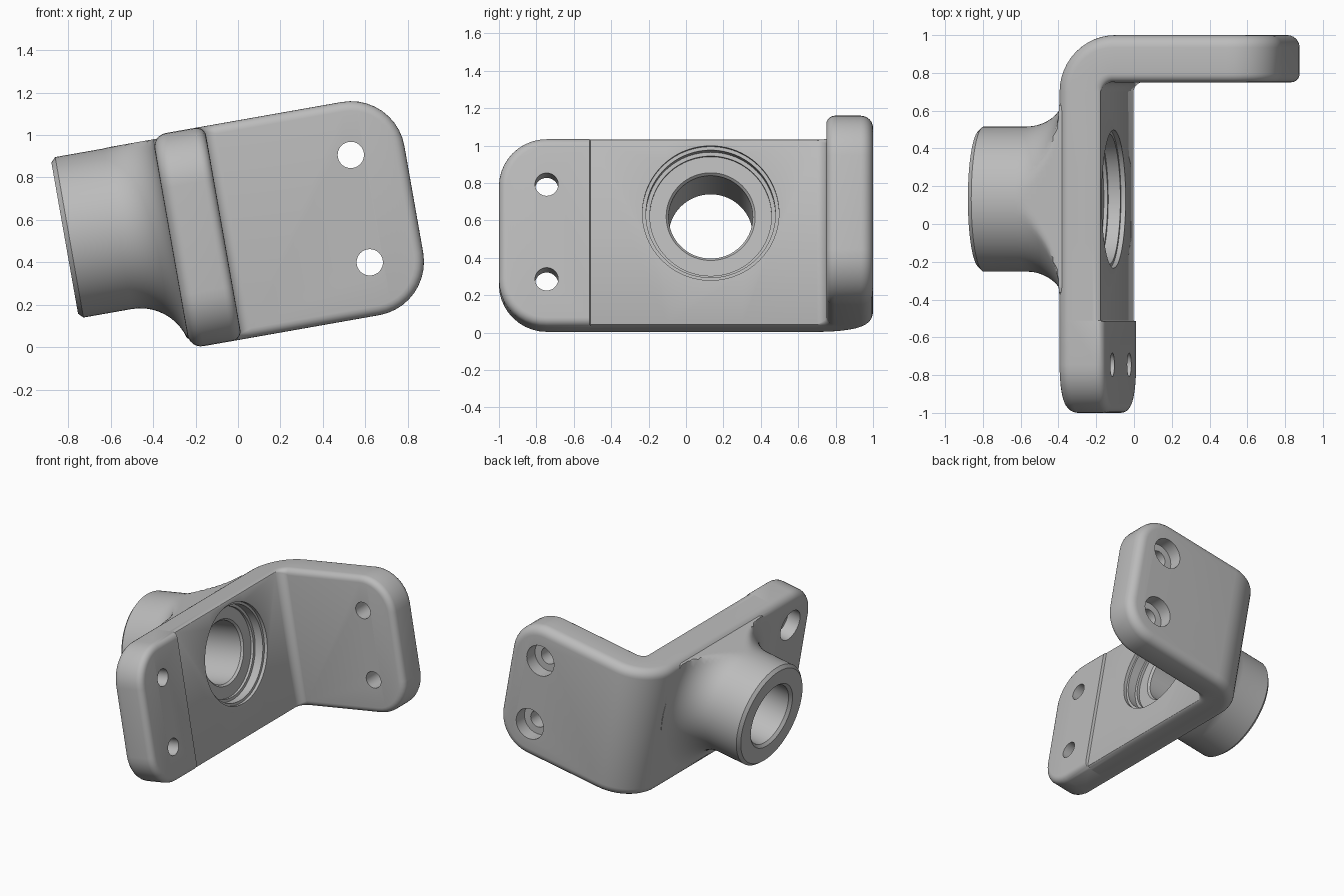
import bpy, bmesh, math
from mathutils import Vector

cube = bpy.data.objects.get("Cube")
if cube:
    bpy.data.objects.remove(cube, do_unlink=True)

grey = bpy.data.materials.new("cast_grey")
grey.use_nodes = True
grey.diffuse_color = (0.5, 0.5, 0.5, 1)
grey.node_tree.nodes["Principled BSDF"].inputs["Base Color"].default_value = (0.5, 0.5, 0.5, 1)

TILT = math.radians(-10)
MID, HALF = 0.543, 0.51           # centre and half height of the folded plate
THICK, CORNER = 0.25, 0.255
WALL, BEND, FLANGE = 1.70, 0.30, 0.862   # lengths along the fold
BEND_R, FACE_U = 0.05, 0.025      # inner bend radius, inner face of the wall
PAD_END, DENT = 0.487, 0.02       # raised pad length and height
BORE_Y, BORE_W = 0.132, 0.648


def finish(bm, name):
    bmesh.ops.recalc_face_normals(bm, faces=bm.faces)
    mesh = bpy.data.meshes.new(name)
    bm.to_mesh(mesh)
    bm.free()
    mesh.materials.append(grey)
    obj = bpy.data.objects.new(name, mesh)
    bpy.context.collection.objects.link(obj)
    return obj


def place(s, t, w):
    """Fold the flat plate: s along it, t outward from the inner face."""
    cu, cy = FACE_U + BEND_R, -1 + WALL
    if s <= WALL:
        return Vector((FACE_U - t, -1 + s, w))
    if s >= WALL + BEND:
        return Vector((cu + s - WALL - BEND, cy + BEND_R + t, w))
    a = (s - WALL) / BEND * math.pi / 2
    r = BEND_R + t
    return Vector((cu - r * math.cos(a), cy + r * math.sin(a), w))


def recess(s):
    """1 on the recessed part of the wall, fading out through the bend."""
    if s < PAD_END or s > WALL + BEND:
        return 0.0
    return 1.0 if s <= WALL else 1 - (s - WALL) / BEND


def folded_plate():
    steps, total = 10, WALL + BEND + FLANGE
    # Edge fillets as (inset, depth, is_inner)
    layers = []
    for i in range(6):
        b = math.pi / 2 * i / 5
        layers.append((0.045 * (1 - math.sin(b)), 0.045 * (1 - math.cos(b)), True))
    for i in range(7):
        b = math.pi / 2 * (1 - i / 6)
        layers.append((0.065 * (1 - math.sin(b)), THICK - 0.065 * (1 - math.cos(b)), False))
    # Stations along the plate as (kind, value)
    arc = [math.pi / 2 * i / steps for i in range(steps + 1)]
    stations = [("start", a) for a in reversed(arc)]
    stations += [("mid", s) for s in (PAD_END - 0.002, PAD_END + 0.002, 0.9, 1.3)]
    stations += [("mid", WALL + BEND * i / 12) for i in range(13)]
    stations += [("end", a) for a in arc]
    bm = bmesh.new()
    grid = []
    for inset, depth, inner in layers:
        top, bottom = [], []
        for kind, v in stations:
            d, t = inset, depth
            s, h = v, HALF
            if kind == "mid":
                if inner:
                    d *= 1 - 0.7 * recess(s)
                    t += DENT * recess(s)
                h -= d
            else:
                reach = CORNER - (CORNER - d) * math.sin(v)
                s = reach if kind == "start" else total - reach
                h = HALF - CORNER + (CORNER - d) * math.cos(v)
            top.append(bm.verts.new(place(s, t, MID + h)))
            bottom.append(bm.verts.new(place(s, t, MID - h)))
        grid.append((top, bottom))
    n = len(stations)
    for top, bottom in (grid[0], grid[-1]):
        for i in range(n - 1):
            bm.faces.new((top[i], top[i + 1], bottom[i + 1], bottom[i]))
    for a, b in zip(grid, grid[1:]):
        la, lb = a[0] + a[1][::-1], b[0] + b[1][::-1]
        for i in range(2 * n):
            j = (i + 1) % (2 * n)
            bm.faces.new((la[i], la[j], lb[j], lb[i]))
    return finish(bm, "angle_bracket")


def revolve(name, profile, centre, axis, segs, limits=None):
    """Solid of revolution from (axial, radius) points along x or y."""
    bm = bmesh.new()
    rings = []
    for p, r in profile:
        ring = []
        for k in range(segs):
            a = 2 * math.pi * k / segs
            w = centre[1] + r * math.sin(a)
            if limits:
                w = min(max(w, limits[0]), limits[1])
            side = centre[0] + r * math.cos(a)
            ring.append(bm.verts.new((p, side, w) if axis == "x" else (side, p, w)))
        rings.append(ring)
    for a, b in zip(rings, rings[1:]):
        for k in range(segs):
            j = (k + 1) % segs
            bm.faces.new((a[k], a[j], b[j], b[k]))
    bm.faces.new(rings[0])
    bm.faces.new(rings[-1])
    return finish(bm, name)


def combine(target, other, operation):
    mod = target.modifiers.new(operation.lower(), "BOOLEAN")
    mod.operation, mod.object, mod.solver = operation, other, "EXACT"
    bpy.context.view_layer.objects.active = target
    bpy.ops.object.modifier_apply(modifier=mod.name)
    bpy.data.objects.remove(other, do_unlink=True)


bracket = folded_plate()

# Bearing boss with a flared root
FLARE, BOSS_R, ROOT = 0.24, 0.384, -0.222
boss_profile = [(-0.715, 0.362), (-0.693, BOSS_R)]
for i in range(13):
    a = math.pi / 2 * i / 12
    boss_profile.append((ROOT - FLARE + FLARE * math.sin(a), BOSS_R + FLARE * (1 - math.cos(a))))
boss_profile.append((-0.14, BOSS_R + FLARE))
boss = revolve("boss", boss_profile, (BORE_Y, BORE_W), "x", 96, (0.08, 1.034))
combine(bracket, boss, "UNION")

# Stepped bore with chamfered mouths
bore_profile = [(0.1, 0.365), (-0.02, 0.365), (-0.02, 0.346), (-0.085, 0.346), (-0.085, 0.325),
                (-0.105, 0.325), (-0.105, 0.238), (-0.12, 0.225), (-0.695, 0.225), (-0.73, 0.26)]
bore = revolve("bore_cutter", bore_profile, (BORE_Y, BORE_W), "x", 96)
combine(bracket, bore, "DIFFERENCE")

# Counterbored screw holes in both legs
HOLE, HEAD, DEPTH = 0.062, 0.115, 0.10
for w in (MID - 0.257, MID + 0.257):
    wall_hole = [(0.1, HOLE), (-0.225 + DEPTH, HOLE), (-0.225 + DEPTH, HEAD), (-0.4, HEAD)]
    combine(bracket, revolve("hole_cutter", wall_hole, (-0.745, w), "x", 40), "DIFFERENCE")
    flange_hole = [(0.6, HOLE), (1 - DEPTH, HOLE), (1 - DEPTH, HEAD), (1.1, HEAD)]
    combine(bracket, revolve("hole_cutter", flange_hole, (0.681, w), "y", 40), "DIFFERENCE")

# Tilt the finished part and shade it
bracket.rotation_euler = (0, TILT, 0)
bpy.ops.object.select_all(action="DESELECT")
bracket.select_set(True)
bpy.context.view_layer.objects.active = bracket
bpy.ops.object.transform_apply(location=False, rotation=True, scale=False)
bpy.ops.object.shade_smooth_by_angle(angle=math.radians(30))
